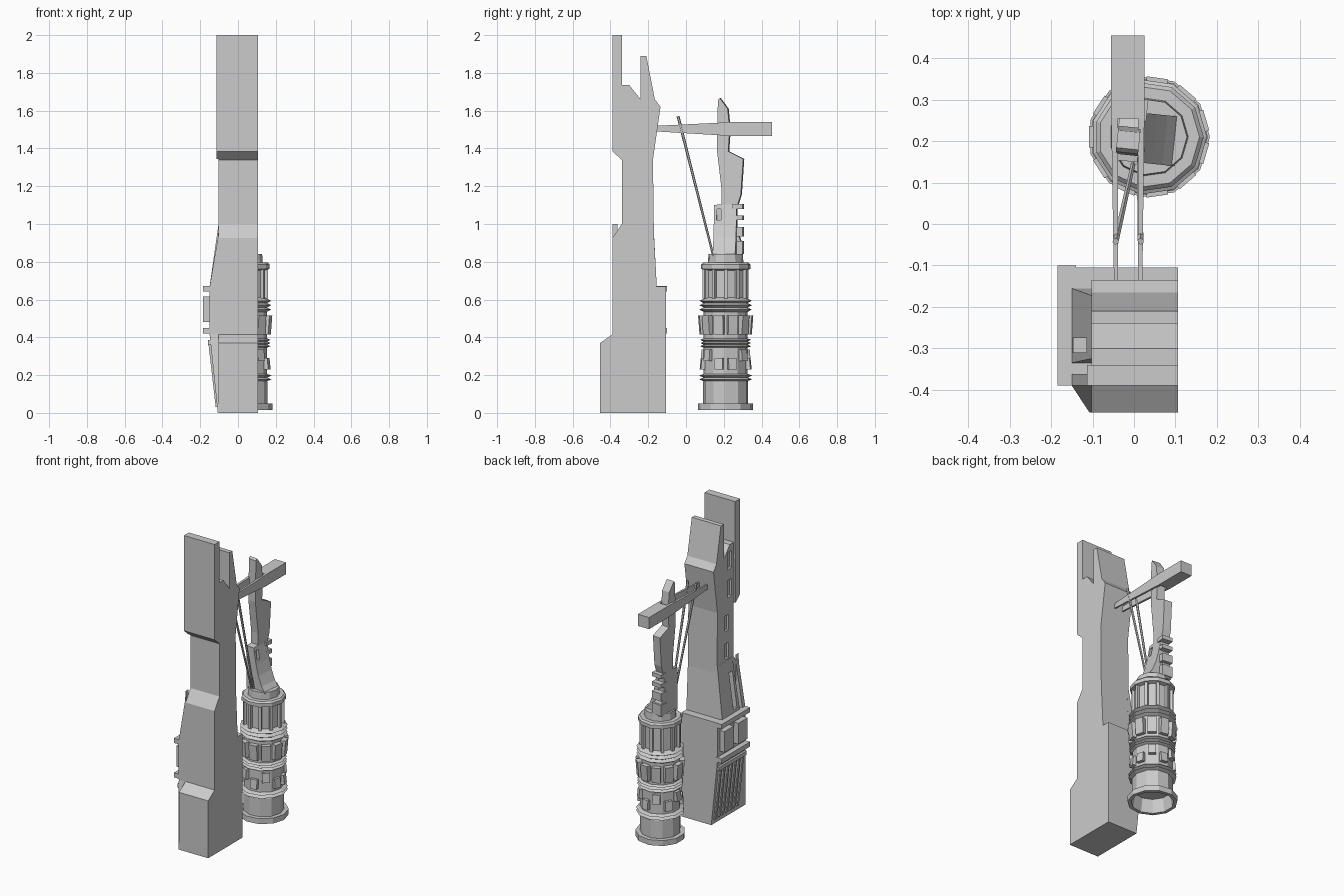
import bpy, bmesh, math
from mathutils import Vector, Matrix

if "Cube" in bpy.data.objects:
    bpy.data.objects.remove(bpy.data.objects["Cube"])


def finish(bm, name):
    bmesh.ops.recalc_face_normals(bm, faces=bm.faces[:])
    me = bpy.data.meshes.new(name)
    bm.to_mesh(me)
    bm.free()
    ob = bpy.data.objects.new(name, me)
    bpy.context.collection.objects.link(ob)
    return ob


def prism(name, pts, a, b, axis='x'):
    """Extrude a profile along x (pts are y,z) or along y (pts are x,z)."""
    bm = bmesh.new()
    put = (lambda p, t: (t, p[0], p[1])) if axis == 'x' else (lambda p, t: (p[0], t, p[1]))
    rings = [[bm.verts.new(put(p, t)) for p in pts] for t in (a, b)]
    n = len(pts)
    for i in range(n):
        j = (i + 1) % n
        bm.faces.new((rings[0][i], rings[0][j], rings[1][j], rings[1][i]))
    bm.faces.new(rings[0])
    bm.faces.new(rings[1])
    return finish(bm, name)


def add_hex(bm, lo, hi, z0, z1):
    """Block between a low and a high rectangle, each x0,x1,y0,y1."""
    def ring(r, z):
        return [bm.verts.new((x, y, z)) for x, y in
                ((r[0], r[2]), (r[1], r[2]), (r[1], r[3]), (r[0], r[3]))]
    a, b = ring(lo, z0), ring(hi, z1)
    for i in range(4):
        j = (i + 1) % 4
        bm.faces.new((a[i], a[j], b[j], b[i]))
    bm.faces.new(a)
    bm.faces.new(b)


def blocks(name, items):
    bm = bmesh.new()
    for it in items:
        add_hex(bm, *it)
    return finish(bm, name)


def box(x0, x1, y0, y1, z0, z1):
    return ((x0, x1, y0, y1), (x0, x1, y0, y1), z0, z1)


def cut(ob, cutter):
    m = ob.modifiers.new("recess", 'BOOLEAN')
    m.operation = 'DIFFERENCE'
    m.solver = 'EXACT'
    m.object = cutter
    cutter.hide_render = True
    cutter.hide_set(True)


# --- Tower: one side silhouette, flat on the right
tower = prism("tower", [
    (-.455, 0), (-.455, .37), (-.39, .415), (-.39, .925), (-.34, 1.0), (-.34, 1.34),
    (-.39, 1.385), (-.39, 2), (-.34, 2), (-.34, 1.735), (-.30, 1.735), (-.24, 1.66),
    (-.24, 1.89), (-.21, 1.89), (-.165, 1.66), (-.135, 1.62), (-.175, 1.34),
    (-.17, .95), (-.155, .67), (-.105, .67), (-.105, 0)], -.102, .106)

# Left-hand additions: flared base, middle block, tapered wall, front fin, wide slab
blocks("base_flare", [((-.107, -.1, -.455, -.105), (-.15, -.1, -.39, -.105), 0, .415)])
blocks("middle_block", [box(-.152, -.1, -.39, -.105, .415, .67)])
taper = blocks("tapered_wall", [((-.15, -.09, -.335, -.155), (-.103, -.09, -.325, -.172), .67, 1.0)])
prism("front_fin", [(-.1, .67), (-.15, .67), (-.107, .925), (-.1, 1.0)], -.39, -.362, 'y')
prism("slab_edge", [(-.345, 1.345), (-.39, 1.385), (-.39, 2), (-.34, 2), (-.34, 1.735)], -.113, -.1)

# Recessed windows of the left wall
windows = blocks("window_cutter", [
    box(-.2, -.085, -.29, -.25, 1.19, 1.29),
    box(-.2, -.085, -.29, -.25, 1.01, 1.11),
    box(-.2, -.085, -.31, -.275, .69, .92),
    box(-.2, -.085, -.32, -.28, 1.58, 1.69),
    box(-.2, -.085, -.32, -.28, 1.40, 1.51)])
cut(tower, windows)
cut(taper, windows)

# Ledges and panels of the middle block
blocks("ledges", [box(-.185, -.14, -.39, -.1, z, z + .03) for z in (.42, .642)])
blocks("side_panels", [box(-.185, -.14, y, y + .095, .48, .615) for y in (-.365, -.225)])

# Sloping grille on the base
slats = []
for i in range(7):
    y = -.37 + i * .038
    slats.append(((-.118, -.1, y, y + .017), (-.157, -.13, y, y + .017), .03, .37))
slats.append(((-.160, -.13, -.39, -.11), (-.160, -.13, -.39, -.11), .36, .385))
blocks("grille", slats)

# --- Round turret: 11-sided lathe, hollow underneath
CX, CY, N = .036, .21, 11
prof = [(0, .10), (.11, .10), (.125, .015), (.147, .015), (.147, .05), (.12, .05), (.12, .165)]


def teeth(z0, z1, r, n):
    out = []
    h = (z1 - z0) / n
    for i in range(n):
        out += [(.118, z0 + i * h), (r, z0 + (i + .5) * h)]
    return out + [(.118, z1)]


prof += teeth(.168, .207, .142, 2) + teeth(.345, .395, .136, 3) + teeth(.535, .605, .14, 3)
prof += [(.108, .61), (.108, .755), (.132, .762), (.132, .785), (.122, .795),
         (.095, .795), (.092, .84), (0, .84)]
bm = bmesh.new()
prev = None
for r, z in prof:
    if r == 0:
        ring = [bm.verts.new((CX, CY, z))] * N
    else:
        ring = [bm.verts.new((CX + r * math.cos(2 * math.pi * i / N),
                              CY + r * math.sin(2 * math.pi * i / N), z)) for i in range(N)]
    if prev:
        for i in range(N):
            j = (i + 1) % N
            quad = list(dict.fromkeys((prev[i], prev[j], ring[j], ring[i])))
            bm.faces.new(quad)
    prev = ring
finish(bm, "turret")


def turret_boxes(name, z0, z1, r, half, offset, stagger=0, lean=0):
    """Boxes on every face of the turret."""
    bm = bmesh.new()
    for i in range(N):
        s = stagger * (i % 2)
        start = len(bm.verts)
        add_hex(bm, (.09, r, -half, half), (.09, r + lean, -half, half), z0 + s, z1 + s)
        bm.verts.ensure_lookup_table()
        rot = Matrix.Translation((CX, CY, 0)) @ Matrix.Rotation(2 * math.pi * (i + offset) / N, 4, 'Z')
        bmesh.ops.transform(bm, matrix=rot, verts=bm.verts[start:])
    return finish(bm, name)


turret_boxes("lower_boxes", .23, .29, .136, .022, .5, .045, -.006)
turret_boxes("middle_boxes", .415, .515, .136, .026, .5, 0, .008)
turret_boxes("upper_ribs", .605, .762, .122, .009, 0)

# --- Spire on the turret, slightly turned
turn = Matrix.Translation((0, .21, 0)) @ Matrix.Rotation(math.radians(-6), 4, 'Z') @ Matrix.Translation((0, -.21, 0))
spire = prism("spire", [
    (.15, .83), (.15, 1.1), (.19, 1.105), (.19, 1.18), (.165, 1.39), (.17, 1.655),
    (.18, 1.667), (.222, 1.61), (.233, 1.5), (.225, 1.385), (.305, 1.345), (.292, 1.155),
    (.268, 1.08), (.268, .97), (.295, .9), (.295, .83)], -.04, .014)
flare = prism("spire_flare", [(.0, .83), (.105, .83), (.075, .87), (.05, .93), (.032, 1.0), (.014, 1.1), (.0, 1.1)],
              .15, .27, 'y')
ledge = blocks("spire_steps", [box(-.045, .025, .25, .303, z, z + h)
                               for z, h in ((.84, .07), (.935, .05), (1.02, .025), (1.08, .025))])
hole = blocks("spire_window_cutter", [box(.005, .08, .165, .187, 1.02, 1.08)])
cut(spire, hole)
cut(flare, hole)
for ob in (spire, flare, ledge, hole):
    ob.data.transform(turn)

# --- Beam: solid tail and two tapering prongs around the spire
blocks("beam_tail", [box(-.055, .025, .255, .455, 1.465, 1.54)])
for name, wide, thin in (("beam_prong_left", (-.055, -.038), (-.048, -.038)),
                         ("beam_prong_right", (.010, .025), (.010, .020))):
    bm = bmesh.new()
    ends = []
    for (x0, x1), y, z0, z1 in ((thin, -.155, 1.49, 1.52), (wide, .256, 1.465, 1.54)):
        ends.append([bm.verts.new(c) for c in ((x0, y, z0), (x1, y, z0), (x1, y, z1), (x0, y, z1))])
    for i in range(4):
        j = (i + 1) % 4
        bm.faces.new((ends[0][i], ends[0][j], ends[1][j], ends[1][i]))
    bm.faces.new(ends[0])
    bm.faces.new(ends[1])
    finish(bm, name)

# --- Two slim struts from the turret up past the prongs
for name, a, b in (("strut_left", (-.002, .145, .83), (-.044, -.042, 1.57)),
                   ("strut_right", (.012, .145, .83), (.016, -.042, 1.57))):
    a, b = Vector(a), Vector(b)
    d = b - a
    bm = bmesh.new()
    bmesh.ops.create_cone(bm, cap_ends=True, segments=6, radius1=.006, radius2=.008, depth=d.length)
    m = Matrix.Translation((a + b) / 2) @ d.to_track_quat('Z', 'Y').to_matrix().to_4x4()
    bmesh.ops.transform(bm, matrix=m, verts=bm.verts[:])
    finish(bm, name)
